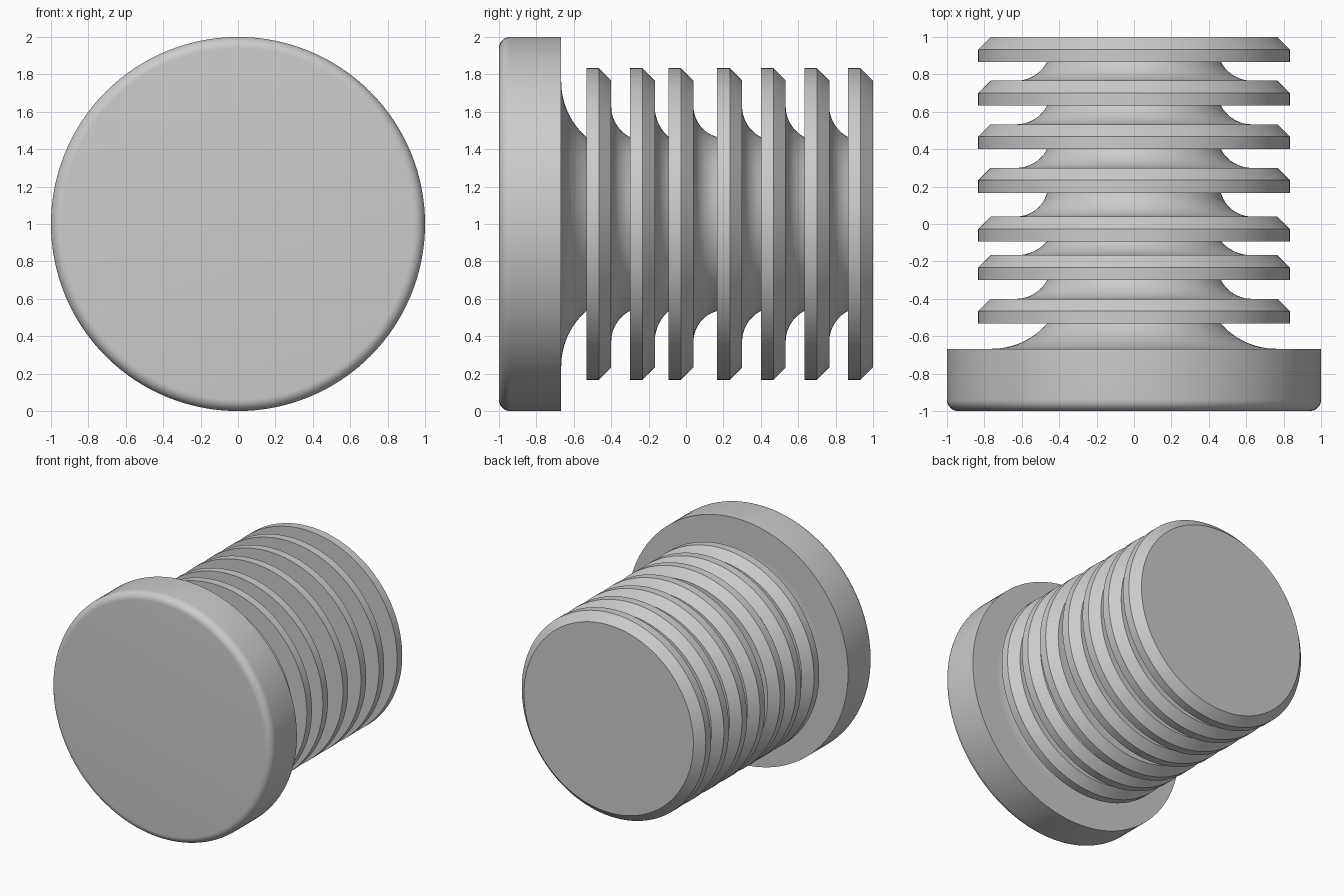
import bpy, bmesh
from math import pi, sin, cos, asin, radians
from mathutils import Matrix

SEGMENTS = 128

cube = bpy.data.objects.get("Cube")
if cube:
    bpy.data.objects.remove(cube, do_unlink=True)

grey = bpy.data.materials.new("plain grey")
grey.use_nodes = True
colour = (0.6, 0.6, 0.6, 1)
grey.diffuse_color = colour
grey.node_tree.nodes["Principled BSDF"].inputs["Base Color"].default_value = colour


def lathe(name, profile):
    """Spin (radius, y) points about the horizontal axis at z = 1."""
    bm = bmesh.new()
    verts = [bm.verts.new((r, y, 0)) for r, y in profile]
    edges = [bm.edges.new(pair) for pair in zip(verts, verts[1:])]
    bmesh.ops.spin(bm, geom=verts + edges, cent=(0, 0, 0), axis=(0, 1, 0),
                   angle=2 * pi, steps=SEGMENTS, use_duplicate=False)
    bmesh.ops.remove_doubles(bm, verts=bm.verts, dist=0.0001)
    bmesh.ops.dissolve_degenerate(bm, edges=bm.edges, dist=0.0001)
    # Orient outward: the profile always runs front to back
    bm.normal_update()
    wide = max(bm.faces, key=lambda f: f.calc_center_median().xz.length)
    c = wide.calc_center_median()
    if wide.normal.x * c.x + wide.normal.z * c.z < 0:
        bmesh.ops.reverse_faces(bm, faces=bm.faces)
    bmesh.ops.transform(bm, matrix=Matrix.Translation((0, 0, 1)), verts=bm.verts)
    mesh = bpy.data.meshes.new(name)
    bm.to_mesh(mesh)
    bm.free()
    mesh.materials.append(grey)
    obj = bpy.data.objects.new(name, mesh)
    bpy.context.collection.objects.link(obj)
    bpy.ops.object.select_all(action="DESELECT")
    bpy.context.view_layer.objects.active = obj
    obj.select_set(True)
    bpy.ops.object.shade_smooth_by_angle(angle=radians(30))


def neck(name, y0, y1, r0, r1, steps=12):
    """Concave arc that leaves the part in front tangent to its rear face."""
    w, d = y1 - y0, r0 - r1
    radius = (w * w + d * d) / (2 * w)
    sweep = asin(min(1, d / radius))
    if w > radius:
        sweep = pi - sweep
    arc = [sweep * i / steps for i in range(steps + 1)]
    lathe(name, [(r0 - radius * sin(a), y0 + radius * (1 - cos(a))) for a in arc])


CORE = 0.465       # narrowest radius of the shaft
FLARE = 0.63       # shaft radius behind each ring
HEAD_FLARE = 0.76  # shaft radius behind the head
HEAD_BACK = -0.667
FILLET = 0.06

# Wide head with a rounded front rim
rim = [pi / 2 * i / 8 for i in range(9)]
lathe("head", [(0, -1)]
      + [(1 - FILLET + FILLET * sin(a), -1 + FILLET * (1 - cos(a))) for a in rim]
      + [(1, HEAD_BACK), (HEAD_FLARE, HEAD_BACK)])

# Chamfered rings with a flared neck in front of each
ring_fronts = [-0.533, -0.3, -0.093, 0.167, 0.4, 0.633, 0.867]
back, flare = HEAD_BACK, HEAD_FLARE
for i, front in enumerate(ring_fronts, 1):
    neck(f"neck_{i}", back, front, flare, CORE)
    back, flare = front + 0.133, FLARE
    inner = 0 if i == len(ring_fronts) else FLARE
    lathe(f"ring_{i}", [(CORE, front), (0.833, front), (0.833, front + 0.067),
                        (0.767, back), (inner, back)])
